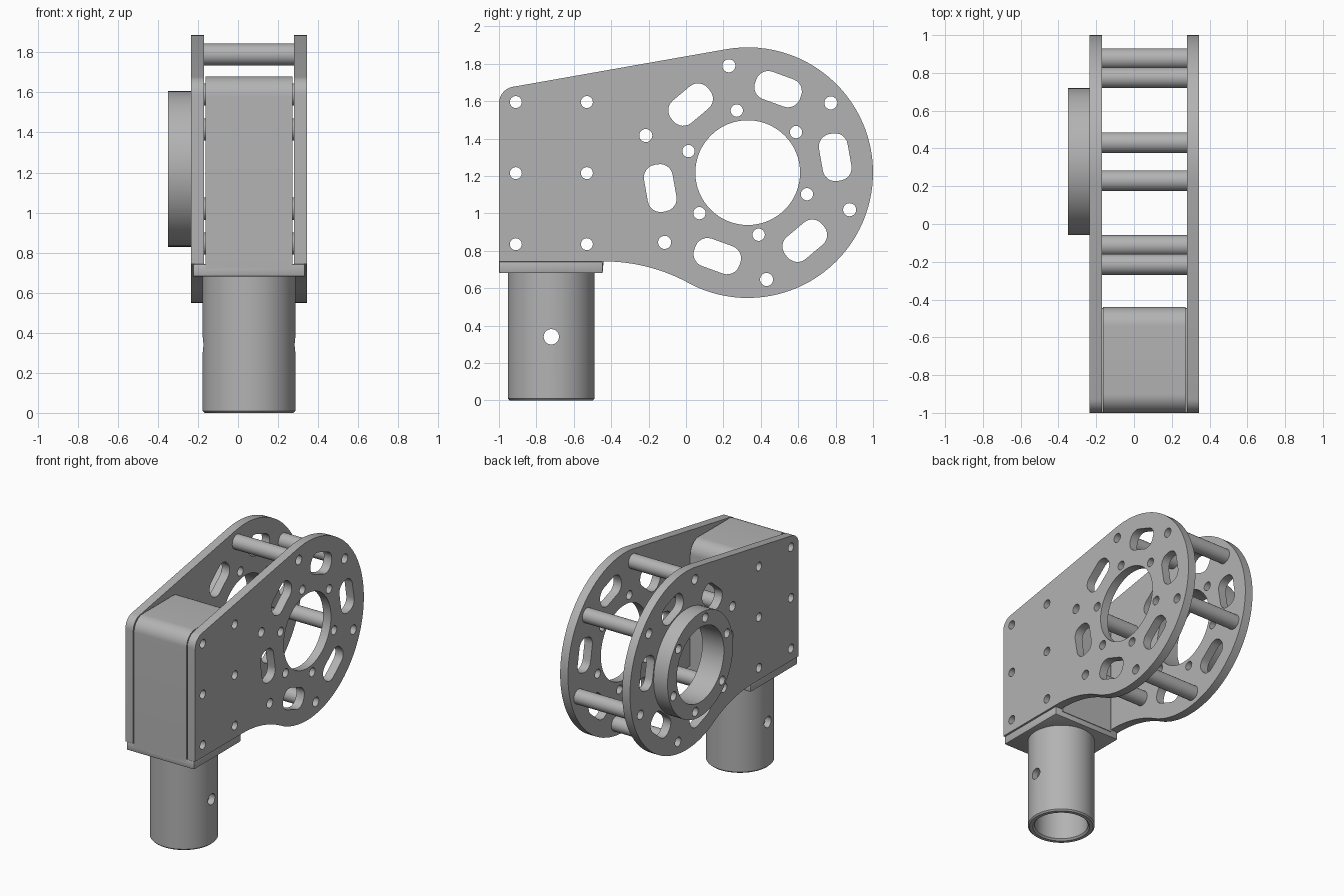
import bpy, bmesh
from math import sin, cos, tan, pi, radians, atan2
from mathutils import Matrix, Vector

cube = bpy.data.objects.get("Cube")
if cube:
    bpy.data.objects.remove(cube, do_unlink=True)

GREY = (0.45, 0.45, 0.45, 1)
metal = bpy.data.materials.new("machined grey")
metal.use_nodes = True
metal.diffuse_color = GREY
metal.node_tree.nodes["Principled BSDF"].inputs["Base Color"].default_value = GREY

HUB = Vector((0.33, 1.2175))        # disc centre in the side plane (y, z)
DISC, BORE = 0.67, 0.28
MID_X, POST_Y = 0.055, -0.72
FLOOR = 0.743                       # bottom edge of the plates
SIDE = Matrix(((0, 0, 1, 0), (1, 0, 0, 0), (0, 1, 0, 0), (0, 0, 0, 1)))


def arc(c, r, a0, a1, n=12):
    return [(c[0] + r * cos(a0 + (a1 - a0) * i / n),
             c[1] + r * sin(a0 + (a1 - a0) * i / n)) for i in range(n + 1)]


def circle(c, r, n=32):
    return arc(c, r, 0, 2 * pi, n)[:-1]


def polar(r, deg):
    return HUB + Vector((cos(radians(deg)), sin(radians(deg)))) * r


def slot(c, w, h, r, deg):
    """Rounded rectangle turned by an angle."""
    pts = []
    for k, (sx, sy) in enumerate(((1, 1), (-1, 1), (-1, -1), (1, -1))):
        pts += arc((sx * (w / 2 - r), sy * (h / 2 - r)), r, k * pi / 2, (k + 1) * pi / 2, 6)
    rot = Matrix.Rotation(radians(deg), 2)
    return [tuple(c + rot @ Vector(p)) for p in pts]


def finish(ob):
    if metal.name not in ob.data.materials:
        ob.data.materials.append(metal)
    bpy.ops.object.select_all(action='DESELECT')
    ob.select_set(True)
    bpy.context.view_layer.objects.active = ob
    bpy.ops.object.shade_smooth_by_angle(angle=radians(30))
    return ob


def mesh_object(name, bm):
    me = bpy.data.meshes.new(name)
    bmesh.ops.recalc_face_normals(bm, faces=bm.faces)
    bm.to_mesh(me)
    bm.free()
    ob = bpy.data.objects.new(name, me)
    bpy.context.collection.objects.link(ob)
    return ob


def side_prism(name, x0, x1, loops):
    """Extrude a side outline with holes from x0 to x1."""
    cu = bpy.data.curves.new(name + " outline", 'CURVE')
    cu.dimensions, cu.fill_mode, cu.extrude = '2D', 'BOTH', (x1 - x0) / 2
    for pts in loops:
        sp = cu.splines.new('POLY')
        sp.points.add(len(pts) - 1)
        for p, co in zip(sp.points, pts):
            p.co = (co[0], co[1], 0, 1)
        sp.use_cyclic_u = True
    tmp = bpy.data.objects.new(name + " outline", cu)
    bpy.context.collection.objects.link(tmp)
    dg = bpy.context.evaluated_depsgraph_get()
    me = bpy.data.meshes.new_from_object(tmp.evaluated_get(dg))
    bm = bmesh.new()
    bm.from_mesh(me)
    bpy.data.objects.remove(tmp, do_unlink=True)
    bmesh.ops.remove_doubles(bm, verts=bm.verts, dist=0.0001)
    bmesh.ops.transform(bm, matrix=Matrix.Translation(((x0 + x1) / 2, 0, 0)) @ SIDE, verts=bm.verts)
    return finish(mesh_object(name, bm))


# Plate outline: disc, tangent top edge, rounded front corner, concave lower edge
slope = radians(10)
tangent = polar(DISC, 100)
corner_z = tangent.y - (tangent.x + 1) * tan(slope)
fr = 0.09
corner = (-1 + fr, corner_z - fr / tan(radians(50)))
fillet = 0.951
fillet_c = Vector((-0.44, FLOOR - fillet))
to_fillet = fillet_c - HUB
a_low = atan2(to_fillet.y, to_fillet.x)
outline = [(-1, FLOOR)]
outline += arc(fillet_c, fillet, pi / 2, a_low + pi, 14)
outline += arc(HUB, DISC, a_low, radians(100), 60)[1:]
outline += arc(corner, fr, pi / 2 + slope, pi, 10)

bolts = [circle((y, z), 0.032, 24) for y in (-0.91, -0.53) for z in (0.835, 1.215, 1.595)]
ring_holes = [circle(polar(0.337, 40 + 60 * k), 0.033, 24) for k in range(6)]
post_spots = [polar(0.58, 40 + 60 * k) for k in range(6)]
post_holes = [circle(c, 0.035, 24) for c in post_spots]
slots = [slot(polar(0.475, 10 + 60 * k), 0.155, 0.255, 0.068, 10 + 60 * k) for k in range(6)]
bore = circle(HUB, BORE, 64)

# Side plates
for name, x0, x1 in (("right_plate", -0.235, -0.17), ("left_plate", 0.28, 0.345)):
    side_prism(name, x0, x1, [outline, bore] + bolts + ring_holes + post_holes + slots)

# Bearing ring on the right plate
side_prism("bearing_ring", -0.35, -0.235, [circle(HUB, 0.389, 72), bore] + ring_holes)

# Hollow spacers between the plates
for k, c in enumerate(post_spots):
    side_prism(f"spacer_{k + 1}", -0.17, 0.28, [circle(c, 0.055), circle(c, 0.035, 24)])

# Spacer block with rounded top edges
y0, y1, top, r = -1.0, -0.44, 1.68, 0.1
block = [(y0, 0.72), (y1, 0.72)]
block += arc((y1 - r, top - r), r, 0, pi / 2) + arc((y0 + r, top - r), r, pi / 2, pi)
side_prism("spacer_block", -0.163, 0.273, [block] + bolts)

# Flange under the block
bm = bmesh.new()
bmesh.ops.create_cube(bm, size=1)
bmesh.ops.scale(bm, vec=(0.56, 0.555, 0.063), verts=bm.verts)
bmesh.ops.translate(bm, vec=(MID_X, -0.7225, 0.7115), verts=bm.verts)
bmesh.ops.bevel(bm, geom=bm.edges[:], offset=0.008, segments=2, profile=0.5, affect='EDGES')
finish(mesh_object("flange", bm))

# Mounting tube: revolved wall with chamfered lower rim
bm = bmesh.new()
wall = [(0.185, 0.69), (0.185, 0.012), (0.197, 0), (0.222, 0), (0.232, 0.01), (0.232, 0.69)]
vs = [bm.verts.new((rad, 0, z)) for rad, z in wall]
es = [bm.edges.new((vs[i], vs[(i + 1) % len(vs)])) for i in range(len(vs))]
bmesh.ops.spin(bm, geom=vs + es, cent=(0, 0, 0), axis=(0, 0, 1), angle=2 * pi, steps=64)
bmesh.ops.remove_doubles(bm, verts=bm.verts, dist=0.0001)
bmesh.ops.translate(bm, vec=(MID_X, POST_Y, 0), verts=bm.verts)
tube = mesh_object("mounting_tube", bm)
tube.data.materials.append(metal)

# Cross pin hole through the tube
cutter = side_prism("pin_hole_cutter", MID_X - 0.4, MID_X + 0.4, [circle((POST_Y, 0.34), 0.041)])
cutter.hide_render = True
cut = tube.modifiers.new("pin hole", 'BOOLEAN')
cut.operation, cut.solver, cut.object = 'DIFFERENCE', 'EXACT', cutter
bpy.ops.object.select_all(action='DESELECT')
bpy.context.view_layer.objects.active = tube
bpy.ops.object.modifier_apply(modifier=cut.name)
bpy.data.objects.remove(cutter, do_unlink=True)
finish(tube)
